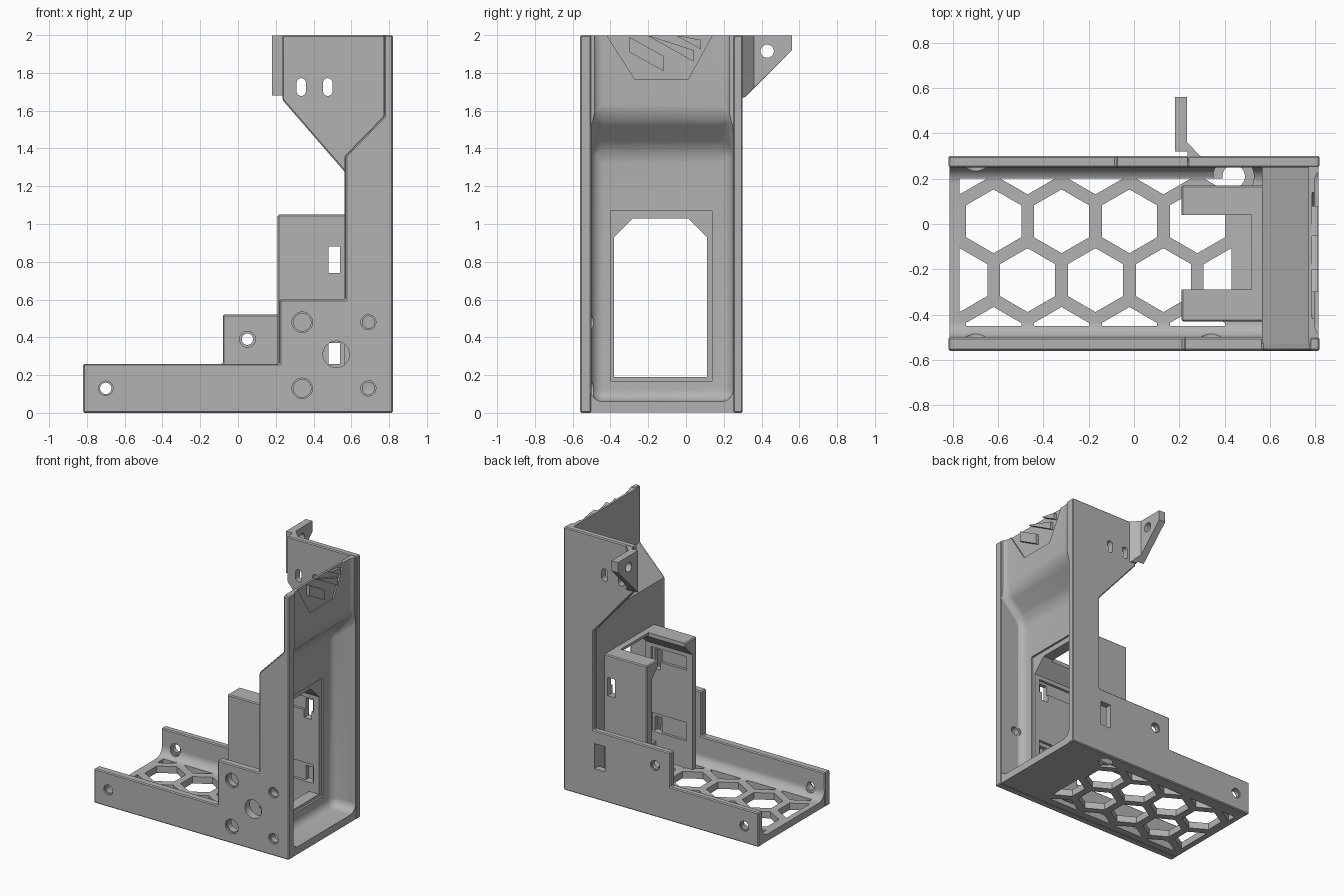
import bpy, bmesh, math
from mathutils import Vector

cube = bpy.data.objects.get("Cube")
if cube:
    bpy.data.objects.remove(cube, do_unlink=True)

grey = bpy.data.materials.new("plain grey")
grey.use_nodes = True
grey.diffuse_color = (0.45, 0.45, 0.45, 1)
grey.node_tree.nodes["Principled BSDF"].inputs["Base Color"].default_value = grey.diffuse_color

AXES = {
    "x": lambda p, d: Vector((d, p[0], p[1])),
    "y": lambda p, d: Vector((p[0], d, p[1])),
    "z": lambda p, d: Vector((p[0], p[1], d)),
}


def prism(name, pts, axis, lo, hi, bevel=0, segments=1, rule=None):
    """Extrude a 2D outline along an axis, optionally rounding edges picked by a rule."""
    bm = bmesh.new()
    place = AXES[axis]
    rings = [[bm.verts.new(place(p, d)) for p in pts] for d in (lo, hi)]
    bm.faces.new(rings[0])
    bm.faces.new(rings[1][::-1])
    n = len(pts)
    for i in range(n):
        j = (i + 1) % n
        bm.faces.new((rings[0][j], rings[0][i], rings[1][i], rings[1][j]))
    bmesh.ops.recalc_face_normals(bm, faces=bm.faces)
    if bevel:
        edges = [e for e in bm.edges if rule is None or rule(e)]
        bmesh.ops.bevel(bm, geom=edges, offset=bevel, segments=segments,
                        profile=0.5, affect="EDGES", clamp_overlap=True)
    mesh = bpy.data.meshes.new(name)
    bm.to_mesh(mesh)
    bm.free()
    mesh.materials.append(grey)
    obj = bpy.data.objects.new(name, mesh)
    bpy.context.collection.objects.link(obj)
    return obj


def rect(a, b, c, d):
    return [(a, c), (b, c), (b, d), (a, d)]


def ngon(u, v, r, n=32, turn=0.0):
    return [(u + r * math.cos(turn + math.tau * i / n),
             v + r * math.sin(turn + math.tau * i / n)) for i in range(n)]


def cut(obj, cutter, operation="DIFFERENCE"):
    mod = obj.modifiers.new("cut", "BOOLEAN")
    mod.operation, mod.solver, mod.object = operation, "EXACT", cutter
    bpy.context.view_layer.objects.active = obj
    bpy.ops.object.modifier_apply(modifier=mod.name)
    bpy.data.objects.remove(cutter, do_unlink=True)


def punch(obj, pts, axis, lo, hi):
    cut(obj, prism("cutter", pts, axis, lo, hi))


# Stepped front wall with its tall narrow flange
front_wall = prism("front_wall", [
    (-0.82, 0), (0.82, 0), (0.82, 2), (0.775, 2), (0.775, 1.57), (0.57, 1.36),
    (0.57, 0.6), (0.22, 0.6), (0.22, 0.26), (-0.82, 0.26)], "y", -0.56, -0.50, 0.007)

# Stepped back wall with its flared top
back_wall = prism("back_wall", [
    (-0.82, 0), (0.82, 0), (0.82, 2), (0.235, 2), (0.235, 1.657), (0.57, 1.27),
    (0.57, 0.52), (-0.08, 0.52), (-0.08, 0.26), (-0.82, 0.26)], "y", 0.25, 0.30, 0.007)

# Floor with rounded inner corners along both walls
floor = prism("floor", rect(-0.815, 0.6, 0.003, 0.13), "y", -0.53, 0.27)
cut(floor, prism("cutter", rect(-0.5, 0.25, 0.055, 0.6), "x", -1, 0.7, 0.07, 8,
                 lambda e: all(v.co.z < 0.1 for v in e.verts)
                 and abs(e.verts[0].co.x - e.verts[1].co.x) > 1))

# Honeycomb openings, trimmed to a rectangle
pitch = 0.3
for row in range(-2, 2):
    for col in range(5):
        x = -0.62 + pitch * col - (pitch / 2 if row % 2 else 0)
        y = 0.012 + row * pitch * 0.866
        cell = prism("cutter", ngon(x, y, 0.141, 6, math.pi / 6), "z", -0.1, 0.2)
        cut(cell, prism("trim", rect(-0.77, 0.43, -0.45, 0.2), "z", -0.2, 0.3), "INTERSECT")
        if cell.data.polygons:
            cut(floor, cell)
        else:
            bpy.data.objects.remove(cell, do_unlink=True)
punch(floor, ngon(0.44, 0.21, 0.05), "z", -0.1, 0.3)
punch(floor, ngon(0.44, 0.21, 0.09), "z", 0.04, 0.3)

# Side panel, hollowed from the right by a rounded recess
side_panel = prism("side_panel", [
    (0.565, 0.003), (0.815, 0.003), (0.815, 1.997), (0.77, 1.997), (0.77, 1.57),
    (0.565, 1.36)], "y", -0.53, 0.27)
cut(side_panel, prism("cutter", [
    (0.62, 0.06), (0.62, 1.39), (0.797, 1.567), (0.797, 2.3), (1.1, 2.3), (1.1, 0.06)],
    "y", -0.505, 0.25, 0.065, 8,
    lambda e: all(v.co.x < 0.9 for v in e.verts)
    or (all(v.co.z < 0.1 for v in e.verts) and abs(e.verts[0].co.x - e.verts[1].co.x) > 0.1)))

# Window with clipped top corners and a shallow rim
window = [(-0.38, 0.19), (0.11, 0.19), (0.11, 0.93), (0.01, 1.03), (-0.28, 1.03), (-0.38, 0.93)]
punch(side_panel, window, "x", 0.4, 0.9)
punch(side_panel, rect(-0.4, 0.137, 0.17, 1.07), "x", 0.605, 0.9)

# Shallow trim recess near the top, with slanted ribs
punch(side_panel, [(-0.42, 2.1), (-0.42, 2.0), (-0.27, 1.765), (0.01, 1.765),
                   (0.14, 2.0), (0.14, 2.1)], "x", 0.787, 0.9)
for y0, y1, z0, z1, h in ((-0.30, -0.12, 1.91, 1.81, 0.08), (-0.20, 0.04, 1.995, 1.86, 0.06),
                          (-0.05, 0.08, 1.995, 1.925, 0.05)):
    prism("trim_rib", [(y0, z0), (y1, z1), (y1, z1 + h), (y0, min(z0 + h, 1.999))],
          "x", 0.78, 0.812)

# Inner holder: two arms joined by a web around the window
holder = prism("inner_holder", rect(0.21, 0.58, -0.43, 0.17), "z", 0.02, 1.05, 0.007)
punch(holder, window, "x", 0, 0.9)
punch(holder, rect(0, 0.52, -0.29, 0.04), "z", 0.9, 1.2)
punch(holder, rect(0, 0.52, -0.38, 0.11), "z", -0.1, 0.5)
for z0, z1 in ((0.26, 0.4), (0.8, 0.9)):
    punch(holder, rect(0.26, 0.56, -0.4, 0.13), "z", z0, z1)
for z0, z1 in ((0.26, 0.37), (0.74, 0.88)):
    punch(holder, rect(0.48, 0.54, z0, z1), "y", -0.6, 0.4)

# Screw holes through the walls, clearing the rounded corners behind them
for x, z, r in ((-0.7, 0.13, 0.03), (0.34, 0.13, 0.046), (0.34, 0.48, 0.046),
                (0.69, 0.13, 0.032), (0.69, 0.48, 0.032)):
    punch(front_wall, ngon(x, z, r), "y", -0.7, -0.4)
    punch(front_wall, ngon(x, z, r + 0.008), "y", -0.7, -0.545)
    target = side_panel if x > 0.6 else floor
    if z < 0.2 or x > 0.6:
        punch(target, ngon(x, z, 0.048), "y", -0.6, -0.435)
punch(front_wall, ngon(0.52, 0.31, 0.07), "y", -0.7, -0.4)
for x, z in ((-0.7, 0.13), (0.05, 0.39)):
    punch(back_wall, ngon(x, z, 0.03), "y", 0.1, 0.4)
    punch(back_wall, ngon(x, z, 0.042), "y", 0.1, 0.262)
    punch(back_wall, ngon(x, z, 0.038), "y", 0.29, 0.4)
punch(floor, ngon(-0.7, 0.13, 0.05), "y", 0.17, 0.4)

# Cable slot and rounded mounting slots in the back wall
punch(back_wall, rect(0.47, 0.56, 0.23, 0.42), "y", 0.1, 0.4)
for x in (0.335, 0.475):
    slot = [(u, v + (0.022 if v > 1.725 else -0.022)) for u, v in ngon(x, 1.725, 0.025, 30)]
    punch(back_wall, slot, "y", 0.1, 0.4)

# Rear mounting ear
ear = prism("rear_ear", [
    (0.18, 0.32), (0.18, 0.56), (0.235, 0.56), (0.235, 0.36), (0.295, 0.298),
    (0.295, 0.27), (0.24, 0.27), (0.235, 0.32)], "z", 1.5, 1.998)
cut(ear, prism("trim", [(0.2, 1.67), (0.31, 1.67), (0.57, 1.93), (0.57, 2.1), (0.2, 2.1)],
               "x", 0, 0.5), "INTERSECT")
punch(ear, ngon(0.43, 1.915, 0.035), "x", 0, 0.5)

# Smooth the rounded areas while keeping edges crisp
bpy.ops.object.select_all(action="DESELECT")
for obj in (front_wall, back_wall, floor, side_panel, holder, ear):
    obj.select_set(True)
bpy.context.view_layer.objects.active = floor
bpy.ops.object.shade_smooth_by_angle(angle=math.radians(30))
